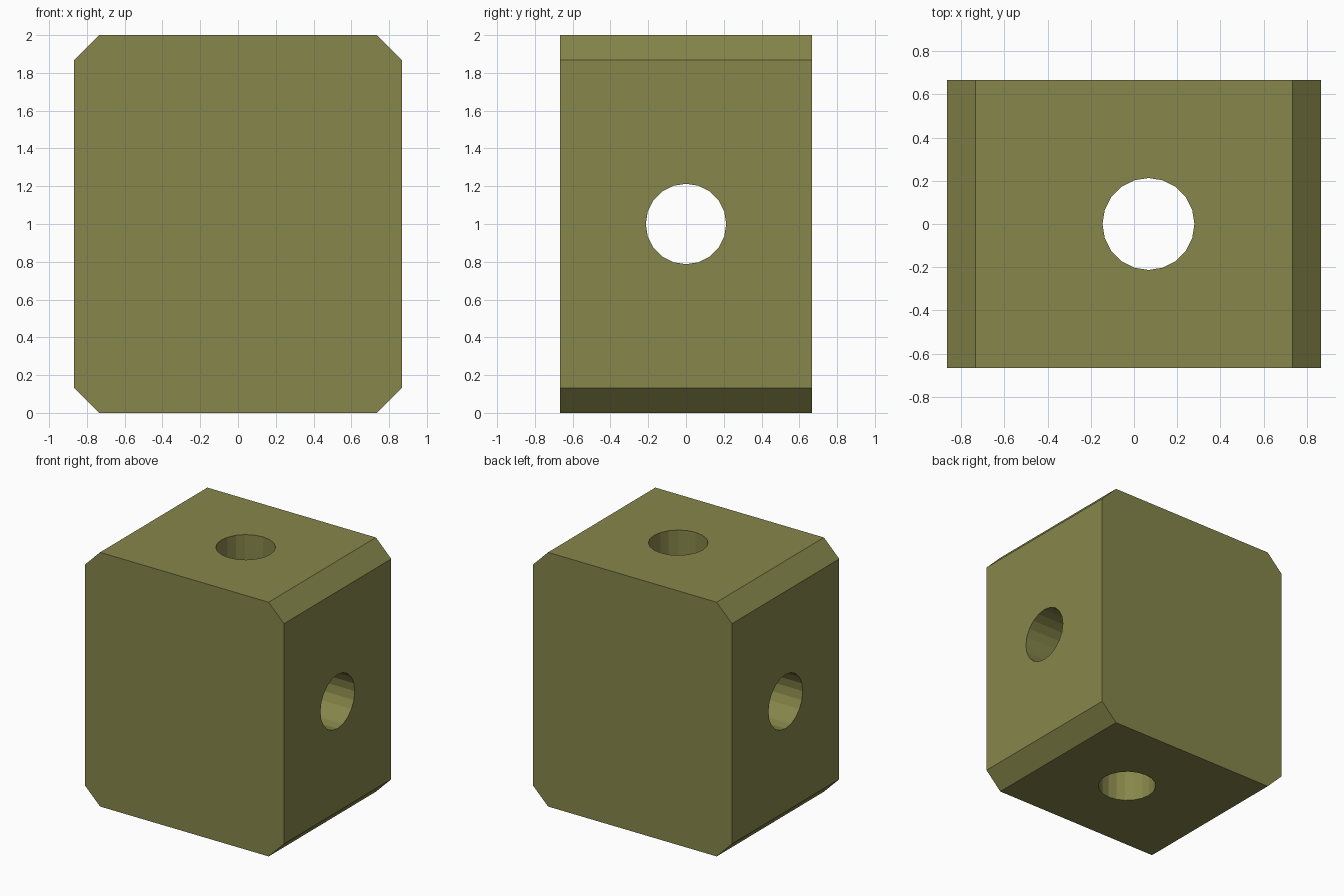
import bpy, bmesh
from math import pi

if "Cube" in bpy.data.objects:
    bpy.data.objects.remove(bpy.data.objects["Cube"])

HX, HY, H, C = 0.867, 0.667, 2.0, 0.133   # half width, half depth, height, chamfer
R, SIDES = 0.213, 20                      # bore radius and facets

# Chamfered block: octagonal profile extruded along y
quarter = [(HX, H / 2 - C), (HX - C, H / 2)]
profile = (quarter + [(-x, z) for x, z in reversed(quarter)]
           + [(-x, -z) for x, z in quarter] + [(x, -z) for x, z in reversed(quarter)])
bm = bmesh.new()
face = bm.faces.new([bm.verts.new((x, -HY, z + H / 2)) for x, z in profile])
side = bmesh.ops.extrude_face_region(bm, geom=[face])
bmesh.ops.translate(bm, vec=(0, 2 * HY, 0),
                    verts=[g for g in side["geom"] if isinstance(g, bmesh.types.BMVert)])
bmesh.ops.recalc_face_normals(bm, faces=bm.faces)
mesh = bpy.data.meshes.new("block")
bm.to_mesh(mesh)
bm.free()
block = bpy.data.objects.new("block", mesh)
bpy.context.collection.objects.link(block)

mat = bpy.data.materials.new("olive")
mat.diffuse_color = (0.24, 0.24, 0.07, 1)
mat.use_nodes = True
mat.node_tree.nodes["Principled BSDF"].inputs["Base Color"].default_value = mat.diffuse_color
mesh.materials.append(mat)


def bore(name, location, rotation):
    """Cut a round through hole in the block."""
    bpy.ops.mesh.primitive_cylinder_add(vertices=SIDES, radius=R, depth=3,
                                        location=location, rotation=rotation)
    cutter = bpy.context.object
    cutter.name = name
    cutter.data.materials.append(mat)
    cutter.hide_render = True
    cutter.display_type = 'WIRE'
    mod = block.modifiers.new(name, 'BOOLEAN')
    mod.operation = 'DIFFERENCE'
    mod.solver = 'EXACT'
    mod.object = cutter


# Crossing bores: one sideways, one vertical and slightly off centre
bore("side_bore_cutter", (0, 0, H / 2), (0, pi / 2, 0))
bore("vertical_bore_cutter", (0.067, 0, H / 2), (0, 0, 0))
